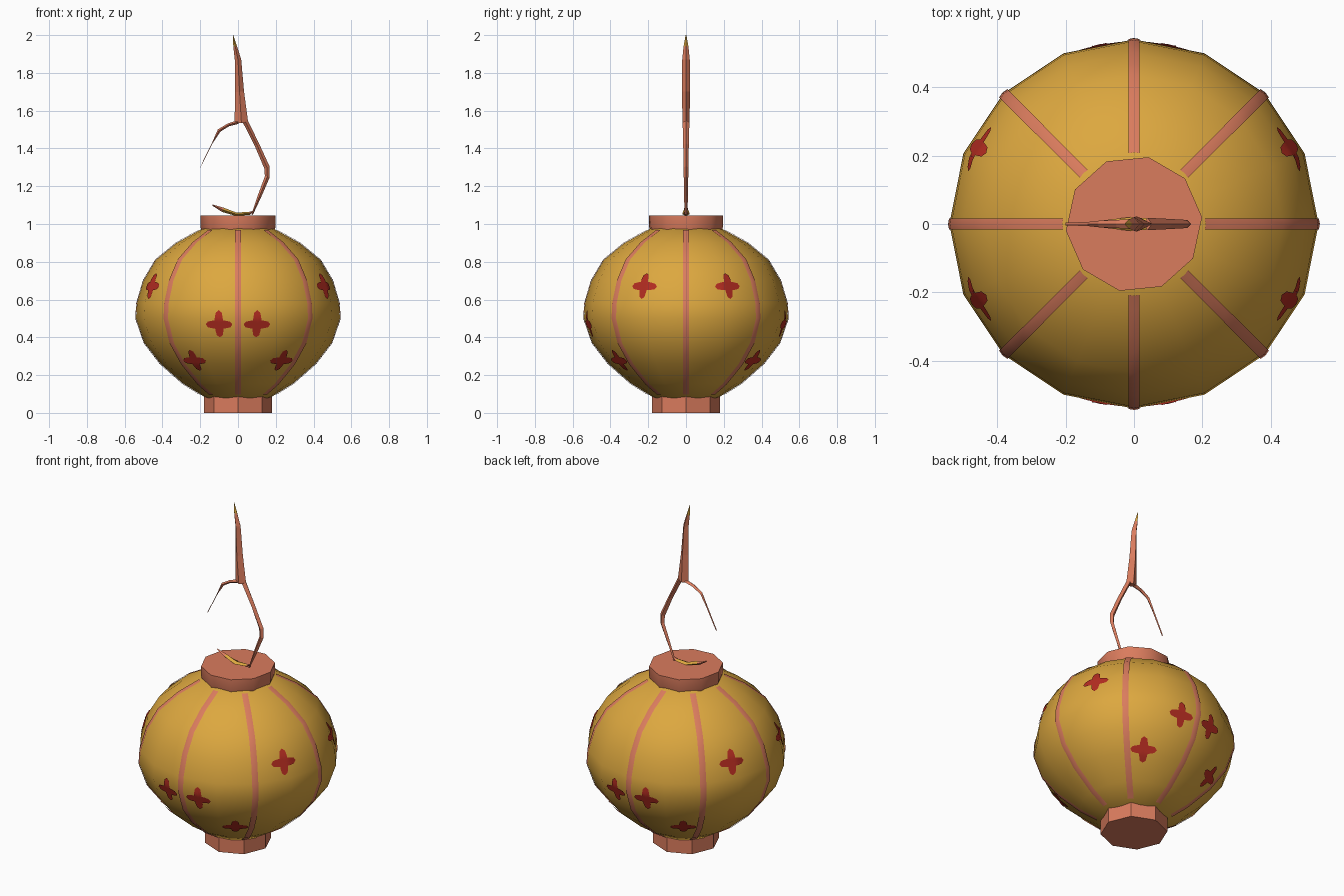
import bpy, math
from mathutils import Vector
from mathutils.bvhtree import BVHTree

if "Cube" in bpy.data.objects:
    bpy.data.objects.remove(bpy.data.objects["Cube"])


def material(name, rgb):
    m = bpy.data.materials.new(name)
    m.diffuse_color = (*rgb, 1)
    m.use_nodes = True
    m.node_tree.nodes["Principled BSDF"].inputs["Base Color"].default_value = m.diffuse_color
    return m


GOLD = material("golden_yellow", (0.72, 0.39, 0.05))
PINK = material("coral_pink", (0.70, 0.20, 0.11))
RED = material("flower_red", (0.45, 0.025, 0.015))


def add(name, verts, faces, mats, indices=None, smooth=None):
    me = bpy.data.meshes.new(name)
    me.from_pydata([tuple(v) for v in verts], [], faces)
    for m in mats:
        me.materials.append(m)
    if indices:
        for p, i in zip(me.polygons, indices):
            p.material_index = i
    ob = bpy.data.objects.new(name, me)
    bpy.context.collection.objects.link(ob)
    if smooth:
        bpy.ops.object.select_all(action='DESELECT')
        ob.select_set(True)
        bpy.context.view_layer.objects.active = ob
        bpy.ops.object.shade_smooth_by_angle(angle=math.radians(smooth))
    return ob


def lathe(name, profile, n, mat, smooth, turn=0.0):
    """Capped solid of revolution from (radius, height) pairs, bottom to top."""
    verts = [Vector((r * math.cos(turn + k * math.tau / n),
                     r * math.sin(turn + k * math.tau / n), z))
             for r, z in profile for k in range(n)]
    faces = [(i * n + k, i * n + (k + 1) % n, (i + 1) * n + (k + 1) % n, (i + 1) * n + k)
             for i in range(len(profile) - 1) for k in range(n)]
    top = (len(profile) - 1) * n
    faces += [tuple(reversed(range(n))), tuple(range(top, top + n))]
    add(name, verts, faces, [mat], smooth=smooth)
    return verts, faces


def bar(name, path, mats, indices=None):
    """Four-sided tapered bar in the xz plane; path rows: x, z, half width, half depth."""
    verts, faces, ids = [], [], []
    for i, (x, z, w, d) in enumerate(path):
        a, b = path[max(i - 1, 0)], path[min(i + 1, len(path) - 1)]
        t = Vector((b[0] - a[0], 0, b[1] - a[1])).normalized()
        s, c = Vector((t.z, 0, -t.x)), Vector((x, 0, z))
        y = Vector((0, 1, 0))
        verts += [c + s * w, c + y * d, c - s * w, c - y * d]
    for i in range(len(path) - 1):
        for k in range(4):
            j = (k + 1) % 4
            faces.append((i * 4 + k, i * 4 + j, i * 4 + 4 + j, i * 4 + 4 + k))
            ids.append(indices[i] if indices else 0)
    e = len(verts) - 4
    faces += [(3, 2, 1, 0), (e, e + 1, e + 2, e + 3)]
    ids += [ids[0], ids[-1]]
    add(name, verts, faces, mats, ids)


# Lantern body and collars
profile = [(.17, .08), (.29, .155), (.41, .26), (.495, .37), (.54, .5),
           (.535, .58), (.5, .70), (.435, .81), (.325, .90), (.19, .975)]
verts, faces = lathe("lantern_body", profile, 16, GOLD, 40)
tree = BVHTree.FromPolygons(verts, faces)
lathe("top_collar", [(.19, .955), (.2, .985), (.2, 1.045)], 10, PINK, 40, 0.1)
lathe("bottom_collar", [(.18, .0), (.18, .09), (.165, .105)], 8, PINK, 40)

# Painted ribs laid over the body
rib_z = sorted([z for r, z in profile[1:-1]] + [.1, .125, .2, .31, .43, .64, .76, .86, .94, .965])
for k in range(8):
    a = k * math.pi / 4
    out = Vector((math.cos(a), math.sin(a), 0))
    side = Vector((-out.y, out.x, 0))
    vs, fs = [], []
    for z in rib_z:
        for w in (-.016, 0, .016):
            hit, nor, _, _ = tree.ray_cast(out * 2 + side * w + Vector((0, 0, z)), -out)
            vs.append(hit + nor * .004)
    for i in range(len(rib_z) - 1):
        for j in range(2):
            q = i * 3 + j
            fs.append((q, q + 1, q + 4, q + 3))
    add("rib_%d" % k, vs, fs, [PINK], smooth=40)


# Four-petal flowers laid over the body
def flower(name, azimuth, height):
    a = math.radians(azimuth)
    out = Vector((math.cos(a), math.sin(a), 0))
    c, n, _, _ = tree.ray_cast(out * 2 + Vector((0, 0, height)), -out)
    t = Vector((0, 0, 1)).cross(n).normalized()
    b = n.cross(t)

    def place(u, v):
        hit, nor, _, _ = tree.ray_cast(c + t * u + b * v + n * .2, -n)
        return hit + nor * .006

    seg, rings = 24, 4
    vs, fs = [place(0, 0)], []
    for i in range(1, rings + 1):
        for k in range(seg):
            th = k * math.tau / seg
            r = (.052 + .02 * math.cos(4 * th)) * i / rings
            vs.append(place(r * math.cos(th), r * math.sin(th)))
    for k in range(seg):
        j = (k + 1) % seg
        fs.append((0, 1 + k, 1 + j))
        for i in range(rings - 1):
            p = 1 + i * seg
            fs.append((p + k, p + seg + k, p + seg + j, p + j))
    add(name, vs, fs, [RED], smooth=40)


for label, angle, height in (("upper", 26, .67), ("lower", 57, .28), ("middle", 79, .47)):
    for i, az in enumerate((angle, 180 - angle, 180 + angle, 360 - angle)):
        flower("%s_flower_%d" % (label, i), az, height)

# Hanger: spike, right arm, thin left arm and small saddle
bar("hanger_spike", [(.018, 1.535, .036, .018), (.008, 1.70, .024, .022),
                     (.0, 1.87, .017, .02), (-.015, 1.94, .01, .013),
                     (-.026, 2.0, .001, .002)], [PINK, GOLD], [0, 0, 0, 1])
bar("hanger_right_arm", [(.04, 1.54, .014, .018), (.1, 1.42, .013, .015),
                         (.153, 1.30, .015, .012), (.155, 1.25, .013, .012),
                         (.115, 1.15, .01, .01), (.075, 1.05, .004, .008)], [PINK])
bar("hanger_left_arm", [(.0, 1.54, .01, .015), (-.05, 1.525, .008, .012),
                        (-.1, 1.495, .009, .01), (-.135, 1.43, .002, .006),
                        (-.2, 1.30, .001, .004)], [PINK])
bar("hanger_saddle", [(-.135, 1.10, .003, .004), (-.08, 1.075, .012, .012),
                      (-.01, 1.052, .009, .02), (.06, 1.056, .008, .015),
                      (.085, 1.07, .002, .004)], [PINK, GOLD], [0, 1, 1, 0])
